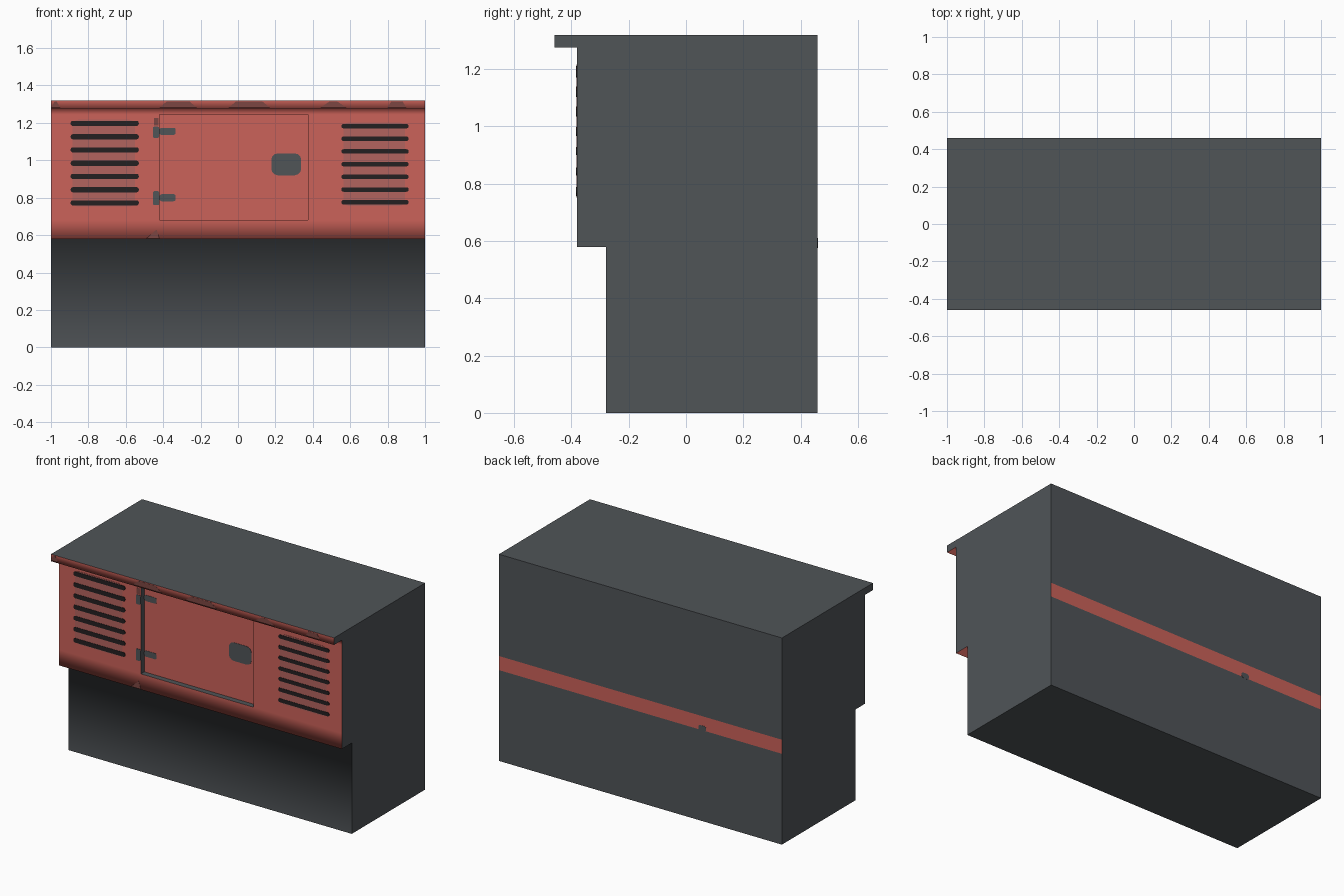
import bpy, bmesh, math

if "Cube" in bpy.data.objects:
    bpy.data.objects.remove(bpy.data.objects["Cube"])


def material(name, rgb):
    m = bpy.data.materials.new(name)
    m.diffuse_color = (*rgb, 1)
    m.use_nodes = True
    m.node_tree.nodes["Principled BSDF"].inputs["Base Color"].default_value = m.diffuse_color
    return m


RED = material("red_paint", (0.60, 0.122, 0.100))
GREY = material("dark_grey", (0.080, 0.089, 0.097))
BLACK = material("slot_black", (0.017, 0.014, 0.015))
DULL = material("dusty_red", (0.45, 0.125, 0.112))
GRIME = material("worn_brown", (0.20, 0.062, 0.055))

FRONT, BACK, LIP, DEPTH = -0.38, 0.46, -0.459, 0.035


def finish(bm, name, mats):
    me = bpy.data.meshes.new(name)
    bm.to_mesh(me)
    bm.free()
    for m in mats:
        me.materials.append(m)
    ob = bpy.data.objects.new(name, me)
    bpy.context.collection.objects.link(ob)
    return ob


# Body: stepped side profile (y, z) swept along x, with cuts at the door edges
profile = [(BACK, 0), (-0.28, 0), (-0.28, 0.58), (FRONT, 0.58), (FRONT, 0.68),
           (FRONT, 1.245), (FRONT, 1.275), (LIP, 1.275), (LIP, 1.32),
           (BACK, 1.32), (BACK, 0.67), (BACK, 0.58)]
bm = bmesh.new()
cols = [[bm.verts.new((x, y, z)) for y, z in profile]
        for x in (-1, -0.42, 0.375, 1)]
n = len(profile)
for a, b in zip(cols, cols[1:]):
    for i in range(n):
        j = (i + 1) % n
        bm.faces.new((a[i], a[j], b[j], b[i]))
bm.faces.new(cols[0][::-1])
bm.faces.new(cols[-1])
bmesh.ops.recalc_face_normals(bm, faces=bm.faces)

# Colour by direction and height; front faces and ledge undersides blend smoothly
blend = set()
door = None
for f in bm.faces:
    c, nor = f.calc_center_median(), f.normal
    front, under = nor.y < -0.9, nor.z < -0.9 and c.z > 0.1
    stripe = nor.y > 0.9 and 0.58 < c.z < 0.67
    f.material_index = 0 if (front and c.z > 0.58) or under or stripe else 1
    if front and abs(c.x) < 0.1 and 0.9 < c.z < 1.1:
        door = f
    elif front or under:
        blend.add(f)
for f in bm.faces:
    f.smooth = f in blend
for e in bm.edges:
    e.smooth = all(f in blend for f in e.link_faces)

# Recessed door with grey reveal
door = bmesh.ops.extrude_discrete_faces(bm, faces=[door])["faces"][0]
for v in door.verts:
    v.co.y += DEPTH
for edge in door.edges:
    for f in edge.link_faces:
        f.smooth = False
        f.material_index = 0 if f == door else 1
        for e in f.edges:
            e.smooth = False
bmesh.ops.recalc_face_normals(bm, faces=bm.faces)
finish(bm, "cabinet_body", [RED, GREY])


def plate(name, outlines, mat, y, thick=0.002):
    """Thin painted plates: outlines in (x, z), facing away from the body."""
    bm = bmesh.new()
    out = y + thick if y > 0 else y - thick
    for pts in outlines:
        rear = [bm.verts.new((x, y, z)) for x, z in pts]
        face = [bm.verts.new((x, out, z)) for x, z in pts]
        bm.faces.new(face)
        for i in range(len(pts)):
            j = (i + 1) % len(pts)
            bm.faces.new((rear[i], rear[j], face[j], face[i]))
    bmesh.ops.recalc_face_normals(bm, faces=bm.faces)
    # open-backed plates: make every shell face outwards
    for f in bm.faces:
        f.normal_update()
    wrong = [f for f in bm.faces if abs(f.normal.y) > 0.9 and f.normal.y * y < 0]
    if wrong:
        bmesh.ops.reverse_faces(bm, faces=wrong)
    return finish(bm, name, [mat])


def rounded(x0, x1, z0, z1, r, seg=3):
    pts = []
    corners = [(x1 - r, z1 - r), (x0 + r, z1 - r), (x0 + r, z0 + r), (x1 - r, z0 + r)]
    for k, (cx, cz) in enumerate(corners):
        for s in range(seg + 1):
            a = math.pi / 2 * (k + s / seg)
            pts.append((cx + r * math.cos(a), cz + r * math.sin(a)))
    return pts


# Ventilation slots with dusty paint behind them
for side, x0, x1, top, low, h in (("left", -0.895, -0.53, 1.197, 0.772, 0.028),
                                  ("right", 0.553, 0.912, 1.183, 0.776, 0.024)):
    slots = []
    for i in range(7):
        z = top + (low - top) * i / 6
        slots.append(rounded(x0, x1, z - h / 2, z + h / 2, h * 0.45))
    plate(side + "_vent_slots", slots, BLACK, FRONT, 0.004)
    plate(side + "_vent_dust", [rounded(x0 + 0.01, x1 - 0.02, low - 0.02, top + 0.02, 0.03)],
          DULL, FRONT)

# Hinges: a leaf on the panel and a strap on the door
for name, z, z0, z1 in (("upper", 1.155, 1.12, 1.18), ("lower", 0.80, 0.76, 0.835)):
    plate(name + "_hinge_leaf", [rounded(-0.455, -0.421, z0, z1, 0.008)], GREY, FRONT)
    plate(name + "_hinge_strap", [rounded(-0.42, -0.333, z - 0.019, z + 0.019, 0.012)],
          GREY, FRONT + DEPTH)

# Door handle pad
plate("door_handle_pad", [rounded(0.178, 0.338, 0.92, 1.037, 0.035)], GREY, FRONT + DEPTH)

# Worn patches on the lip, panel and back stripe
lip_wear = []
for x0, x1, slant in ((-1, -0.95, 0.02), (-0.42, -0.22, 0.04), (-0.05, 0.17, 0.04),
                      (0.44, 0.58, 0.05), (0.80, 0.90, 0.02)):
    lip_wear.append([(x0, 1.282), (x1, 1.282), (x1 - slant, 1.315), (x0 + slant, 1.315)])
plate("lip_wear", lip_wear, GRIME, LIP, 0.001)
plate("panel_wear", [[(-0.49, 0.582), (-0.42, 0.582), (-0.435, 0.63)],
                     [(-0.45, 1.185), (-0.425, 1.185), (-0.425, 1.225), (-0.45, 1.225)]],
      GRIME, FRONT, 0.001)
plate("back_stripe_wear", [rounded(-0.465, -0.41, 0.575, 0.61, 0.015)], GREY, BACK, 0.001)
